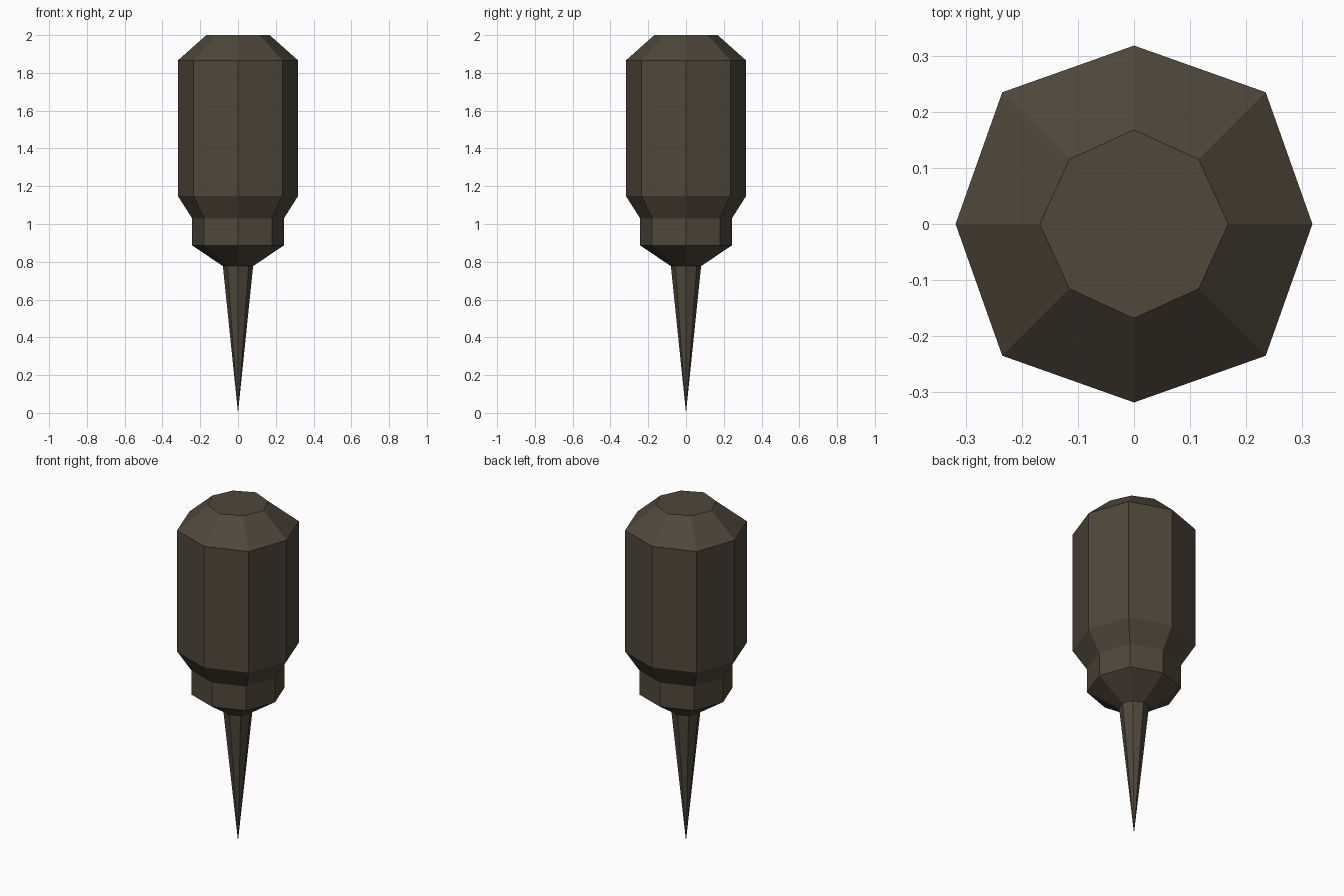
import bpy, bmesh, math

if "Cube" in bpy.data.objects:
    bpy.data.objects.remove(bpy.data.objects["Cube"])

# one dark brown for the whole tool
brown = bpy.data.materials.new("dark brown")
brown.diffuse_color = (0.080, 0.063, 0.042, 1)
brown.use_nodes = True
brown.node_tree.nodes["Principled BSDF"].inputs["Base Color"].default_value = brown.diffuse_color


def turned_part(name, rings, cap_top=False, point_z=None):
    """Eight-sided turned part. Each ring is (z, radius on axes, radius on diagonals), top to bottom."""
    bm = bmesh.new()
    loops = []
    for z, ra, rd in rings:
        loop = []
        for i in range(8):
            a = i * math.pi / 4
            r = rd if i % 2 else ra
            loop.append(bm.verts.new((r * math.cos(a), r * math.sin(a), z)))
        loops.append(loop)
    for up, low in zip(loops, loops[1:]):
        for i in range(8):
            j = (i + 1) % 8
            bm.faces.new((up[i], low[i], low[j], up[j]))
    if cap_top:
        bm.faces.new(loops[0])
    if point_z is not None:
        tip = bm.verts.new((0, 0, point_z))
        for i in range(8):
            bm.faces.new((loops[-1][i], tip, loops[-1][(i + 1) % 8]))
    bm.normal_update()
    me = bpy.data.meshes.new(name)
    bm.to_mesh(me)
    bm.free()
    me.materials.append(brown)
    ob = bpy.data.objects.new(name, me)
    bpy.context.collection.objects.link(ob)
    return ob


# grip with chamfered top and tapered bottom
turned_part("handle", [(2.0, 0.168, 0.163), (1.866, 0.318, 0.332),
                       (1.148, 0.318, 0.332), (1.03, 0.243, 0.254)], cap_top=True)
# collar narrowing to the spike
turned_part("collar", [(1.03, 0.243, 0.254), (0.887, 0.243, 0.254),
                       (0.777, 0.08, 0.08)])
# long pointed spike
turned_part("spike", [(0.777, 0.08, 0.08)], point_z=0.0)
